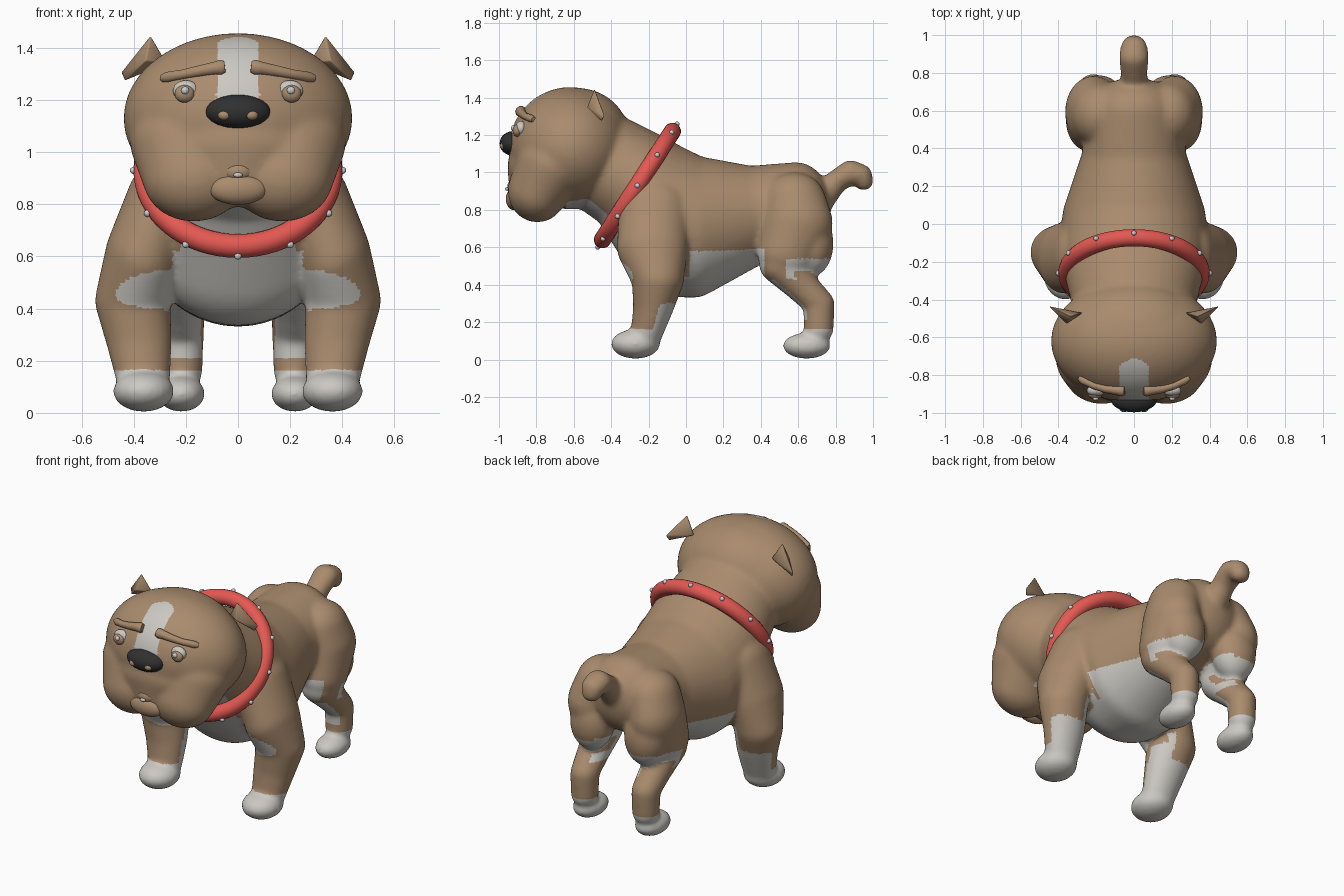
import bpy, bmesh, math
from mathutils import Matrix, Vector
from mathutils.bvhtree import BVHTree

if "Cube" in bpy.data.objects:
    bpy.data.objects.remove(bpy.data.objects["Cube"], do_unlink=True)


def material(name, rgb):
    m = bpy.data.materials.new(name)
    m.use_nodes = True
    m.diffuse_color = (*rgb, 1)
    m.node_tree.nodes["Principled BSDF"].inputs["Base Color"].default_value = (*rgb, 1)
    return m


TAN = material("tan fur", (0.40, 0.26, 0.155))
WHITE = material("white fur", (0.60, 0.58, 0.54))
RED = material("red leather", (0.78, 0.10, 0.085))
BLACK = material("black nose", (0.03, 0.03, 0.03))
SILVER = material("silver", (0.60, 0.62, 0.64))


def make(name, bm, mats):
    me = bpy.data.meshes.new(name)
    bm.normal_update()
    bm.to_mesh(me)
    bm.free()
    for m in mats:
        me.materials.append(m)
    me.polygons.foreach_set("use_smooth", [True] * len(me.polygons))
    ob = bpy.data.objects.new(name, me)
    bpy.context.collection.objects.link(ob)
    return ob


def blob(bm, c, r, sub=3):
    bmesh.ops.create_icosphere(bm, subdivisions=sub, radius=1,
                               matrix=Matrix.Translation(c) @ Matrix.Diagonal((*r, 1)))


# Directions of a fine unit sphere, used for every swept limb
ball = bmesh.new()
blob(ball, (0, 0, 0), (1, 1, 1), 4)
DIRS = [v.co.copy() for v in ball.verts]
ball.free()


def chain(bm, stations, side=1):
    """Join ellipsoids (x, y, z, rx, ry, rz) in pairs by their convex hull."""
    for pair in zip(stations, stations[1:]):
        hull = bmesh.new()
        for x, y, z, rx, ry, rz in pair:
            for d in DIRS:
                hull.verts.new((x * side + d.x * rx, y + d.y * ry, z + d.z * rz))
        bmesh.ops.convex_hull(hull, input=hull.verts)
        inner = [v for v in hull.verts if not v.link_faces]
        bmesh.ops.delete(hull, geom=inner, context="VERTS")
        bmesh.ops.recalc_face_normals(hull, faces=hull.faces)
        me = bpy.data.meshes.new("hull")
        hull.to_mesh(me)
        hull.free()
        bm.from_mesh(me)
        bpy.data.meshes.remove(me)


def ellipsoid(name, c, r, mat):
    bm = bmesh.new()
    blob(bm, c, r)
    return make(name, bm, [mat])


# Torso, neck and tail
bm = bmesh.new()
chain(bm, [(0, -.46, 1.06, .315, .27, .27), (0, -.26, .94, .365, .28, .29),
           (0, -.10, .745, .395, .27, .41), (0, .04, .71, .38, .24, .38),
           (0, .34, .765, .28, .2, .27), (0, .59, .82, .25, .185, .235)])
chain(bm, [(0, .70, .84, .08, .08, .09), (0, .80, .95, .07, .065, .06),
           (0, .88, 1.0, .08, .065, .068), (0, .935, .985, .072, .062, .06),
           (0, .95, .95, .06, .052, .048)])

# Head and muzzle
blob(bm, (0, -.62, 1.13), (.44, .327, .327), 4)
blob(bm, (0, -.58, 1.18), (.37, .28, .272), 4)
chain(bm, [(0, -.74, 1.03, .33, .215, .18), (0, -.79, .92, .2, .155, .13)])

for s in (1, -1):
    # Jowls
    chain(bm, [(.2, -.71, 1.04, .215, .2, .18), (.17, -.795, .90, .195, .158, .167)], s)
    # Front leg and paw
    chain(bm, [(.29, -.17, .80, .14, .19, .17), (.365, -.18, .60, .145, .19, .17),
               (.405, -.15, .43, .145, .14, .12), (.38, -.175, .28, .127, .108, .1),
               (.365, -.21, .14, .106, .085, .08)], s)
    blob(bm, (.362 * s, -.27, .083), (.119, .133, .08))
    # Hind leg, buttock and paw
    chain(bm, [(.18, .58, .84, .15, .17, .16), (.215, .595, .73, .15, .19, .18),
               (.23, .54, .57, .13, .16, .13)], s)
    chain(bm, [(.225, .51, .51, .115, .12, .11), (.22, .61, .40, .095, .095, .085),
               (.215, .71, .30, .084, .085, .075), (.215, .71, .16, .08, .08, .07)], s)
    blob(bm, (.19 * s, .67, .62), (.135, .12, .18))
    blob(bm, (.218 * s, .645, .073), (.093, .13, .07))

body = make("body", bm, [])
remesh = body.modifiers.new("fuse", "REMESH")
remesh.mode = "VOXEL"
remesh.voxel_size = .012
soften = body.modifiers.new("soften", "SMOOTH")
soften.factor = .5
soften.iterations = 20
dg = bpy.context.evaluated_depsgraph_get()
fused = bpy.data.meshes.new_from_object(body.evaluated_get(dg))
body.modifiers.clear()
body.data = fused
fused.materials.clear()
fused.materials.append(TAN)
fused.materials.append(WHITE)


def is_white(c, n):
    x, y, z = abs(c.x), c.y, c.z
    out = n.x if c.x > 0 else -n.x
    if z < .165:                                    # socks
        return True
    if z > 1.2:                                     # forehead blaze
        return y < -.715 - 6 * x * x and x < .075 + .1 * max(0, 1.3 - z)
    if -.64 < y < -.28 and z > .62:                 # throat
        return x < .22 and n.z < -.3 and z < .92
    if y < -.05 and z > .33 and x < .25:            # chest
        return z < .66
    drop = (z - .45) / (.1 if z > .45 else .055)
    if y < -.05 and ((x - .25) / .22) ** 2 + drop ** 2 < 1:
        return n.y < -.25                           # elbow patch
    if y < .02 and x > .24:                         # front leg, back and inner
        if z < .3:
            return n.y > .25 or (out < -.5 and n.y > -.2)
        return z < .55 and ((out < -.4 and n.y > 0) or n.z < -.7)
    if y < .42 and z < .575 + .04 * y:              # belly
        return x < .37
    if y > .38 and .21 < z < .43 and n.y < -.35:    # shin
        return out < .6
    if y > .53 and .43 < z < .54:                   # under the buttock
        return n.z < -.1
    return y > .38 and .38 < z < .56 and out < -.5  # inner knee


for p in fused.polygons:
    p.use_smooth = True
    p.material_index = int(is_white(p.center, p.normal))

# Find the face surface so that the features sit on it
bm = bmesh.new()
bm.from_mesh(fused)
tree = BVHTree.FromBMesh(bm)
bm.free()


def face_y(x, z):
    hit = tree.ray_cast(Vector((x, -2, z)), Vector((0, 1, 0)))[0]
    return hit.y if hit else -.85


# Nose and mouth
ellipsoid("nose", (0, -.925, 1.155), (.125, .072, .066), BLACK)
lip_y = face_y(0, .87)
ellipsoid("lower_lip", (0, lip_y + .012, .858), (.112, .045, .06), TAN)
ellipsoid("upper_lip", (0, lip_y + .01, .925), (.055, .035, .038), TAN)
ellipsoid("tooth", (0, lip_y - .025, .912), (.018, .012, .01), WHITE)

for s, side in ((1, "left"), (-1, "right")):
    ellipsoid(side + "_nostril", (.052 * s, -.978, 1.142), (.025, .018, .019), TAN)
    # Eye
    y = face_y(.2 * s, 1.235)
    ellipsoid(side + "_eye", (.2 * s, y + .008, 1.236), (.05, .03, .04), WHITE)
    ellipsoid(side + "_iris", (.205 * s, y - .012, 1.224), (.038, .025, .034), TAN)
    ellipsoid(side + "_pupil", (.203 * s, y - .034, 1.237), (.015, .012, .015), SILVER)

    # Brow, heavy at its inner end
    cu = bpy.data.curves.new(side + "_brow", "CURVE")
    cu.dimensions = "3D"
    cu.bevel_depth = .02
    cu.bevel_resolution = 3
    cu.use_fill_caps = True
    sp = cu.splines.new("POLY")
    pts = [(.05, 1.327, 1.2), (.065, 1.325, 1.55), (.09, 1.322, 1.3), (.15, 1.311, 1.1),
           (.21, 1.299, .95), (.27, 1.288, 1.05), (.292, 1.283, .7)]
    sp.points.add(len(pts) - 1)
    for q, (x, z, r) in zip(sp.points, pts):
        q.co = (x * s, face_y(x * s, z) - .006, z, 1)
        q.radius = r
    sp.use_smooth = True
    cu.materials.append(TAN)
    bpy.context.collection.objects.link(bpy.data.objects.new(side + "_brow", cu))

    # Ear: a thin folded wedge
    bm = bmesh.new()
    for x, y, z in [(.335, -.49, 1.45), (.45, -.435, 1.305), (.27, -.47, 1.34),
                    (.435, -.45, 1.272), (.355, -.53, 1.35)]:
        bm.verts.new((x * s, y, z))
    bmesh.ops.convex_hull(bm, input=bm.verts)
    bmesh.ops.recalc_face_normals(bm, faces=bm.faces)
    ear = make(side + "_ear", bm, [TAN])
    bev = ear.modifiers.new("round", "BEVEL")
    bev.width = .006
    bev.segments = 2

# Collar: tilted ring with studs
tilt = Matrix.Translation((0, -.26, .93)) @ Matrix.Rotation(math.atan2(.62, .4), 4, "X")
RX, RY, TUBE = .355, .345, .046
bm = bmesh.new()
rings = []
for i in range(64):
    a = math.tau * i / 64
    d = Vector((math.cos(a), math.sin(a), 0))
    ring = []
    for j in range(16):
        b = math.tau * j / 16
        p = Vector((RX * d.x, RY * d.y, 0)) + d * TUBE * math.cos(b)
        p.z = TUBE * math.sin(b)
        ring.append(bm.verts.new(tilt @ p))
    rings.append(ring)
for i in range(64):
    for j in range(16):
        k, m = (i + 1) % 64, (j + 1) % 16
        bm.faces.new((rings[i][j], rings[k][j], rings[k][m], rings[i][m]))
make("collar", bm, [RED])

bm = bmesh.new()
for i in range(12):
    a = math.tau * i / 12
    p = Vector(((RX + TUBE) * math.cos(a), (RY + TUBE) * math.sin(a), 0))
    blob(bm, tilt @ p, (.014, .014, .014), 2)
make("collar_studs", bm, [SILVER])
